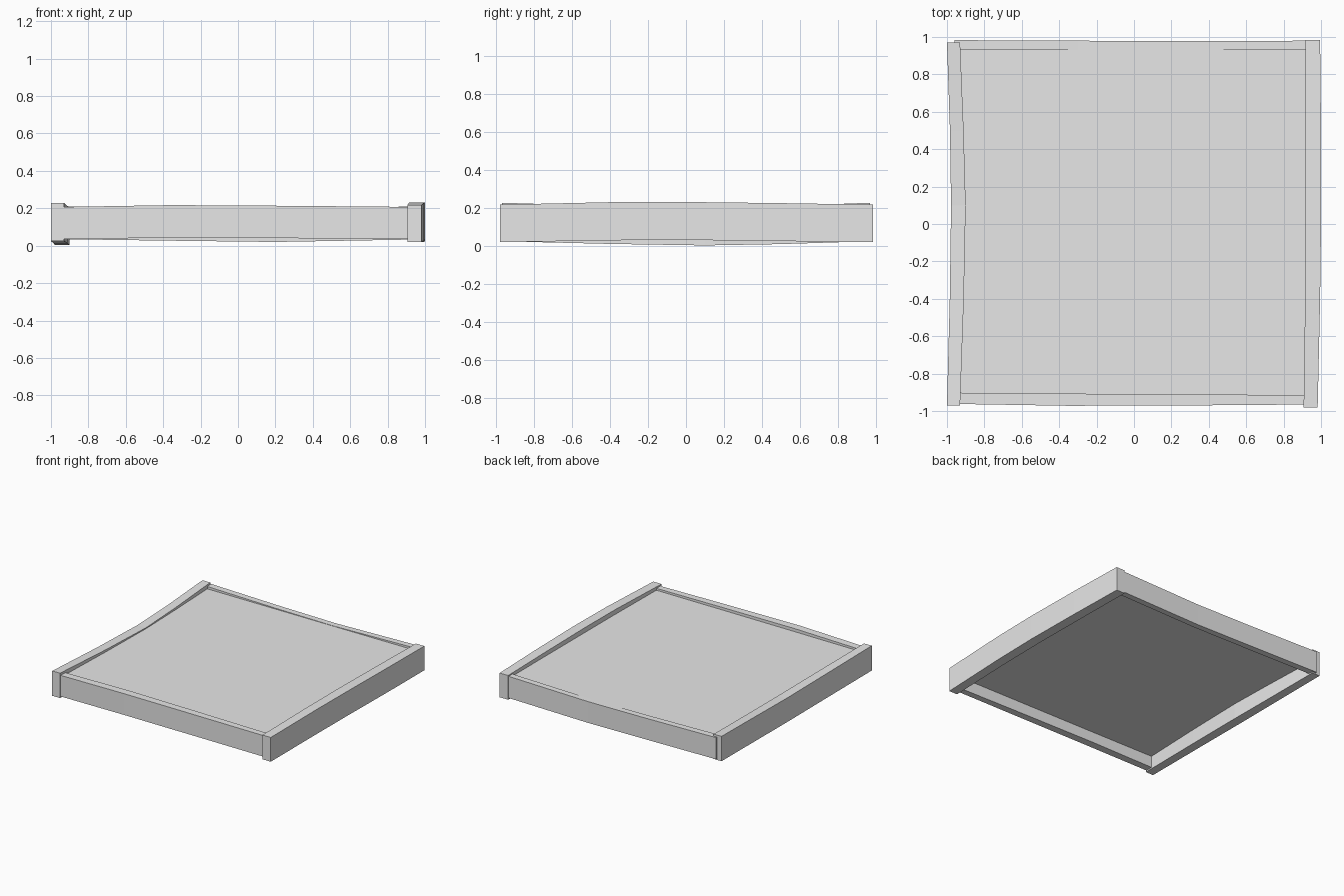
import bpy
import bmesh

grey = bpy.data.materials.new("plain_grey")
grey.diffuse_color = (0.8, 0.8, 0.8, 1)


def beam(name, axis, stations):
    """Slightly warped beam along an axis; station = (along, side_min, side_max, z_min, z_max)."""
    bm = bmesh.new()
    rings = []
    for t, a, b, lo, hi in stations:
        ring = []
        for s, z in ((a, lo), (b, lo), (b, hi), (a, hi)):
            ring.append(bm.verts.new((t, s, z) if axis == "x" else (s, t, z)))
        rings.append(ring)
    for r, q in zip(rings, rings[1:]):
        for i in range(4):
            j = (i + 1) % 4
            bm.faces.new((r[i], r[j], q[j], q[i]))
    bm.faces.new(rings[0])
    bm.faces.new(rings[-1])
    bmesh.ops.recalc_face_normals(bm, faces=bm.faces)
    mesh = bpy.data.meshes.new(name)
    bm.to_mesh(mesh)
    bm.free()
    mesh.materials.append(grey)
    obj = bpy.data.objects.new(name, mesh)
    bpy.context.collection.objects.link(obj)
    return obj


# Flat panel held between the beams, its top just below their tops
beam("panel", "x", [(-0.95, -0.94, 0.95, 0.13, 0.192),
                    (0.95, -0.94, 0.95, 0.13, 0.192)])

# Left beam sags and bends inward in the middle
beam("left_beam", "y", [(-0.97, -1.0, -0.93, 0.025, 0.228),
                        (-0.4, -0.985, -0.91, 0.011, 0.21),
                        (0.1, -0.978, -0.9, 0.003, 0.2),
                        (0.5, -0.984, -0.911, 0.01, 0.21),
                        (0.97, -1.0, -0.93, 0.025, 0.228)])

# Right beam arches up a little
beam("right_beam", "y", [(-0.98, 0.907, 0.982, 0.02, 0.218),
                         (-0.4, 0.915, 0.995, 0.03, 0.231),
                         (0.0, 0.917, 1.0, 0.032, 0.232),
                         (0.5, 0.918, 1.0, 0.026, 0.226),
                         (0.985, 0.918, 0.995, 0.02, 0.218)])

# Front beam arches up, back beam sags toward the panel top
beam("front_beam", "x", [(-0.95, -0.962, -0.902, 0.035, 0.207),
                         (-0.35, -0.972, -0.907, 0.043, 0.217),
                         (0.3, -0.97, -0.911, 0.04, 0.213),
                         (0.94, -0.965, -0.915, 0.035, 0.207)])
beam("back_beam", "x", [(-0.96, 0.93, 0.983, 0.035, 0.212),
                        (-0.3, 0.929, 0.98, 0.026, 0.199),
                        (0.2, 0.929, 0.978, 0.02, 0.194),
                        (0.94, 0.93, 0.98, 0.033, 0.21)])
